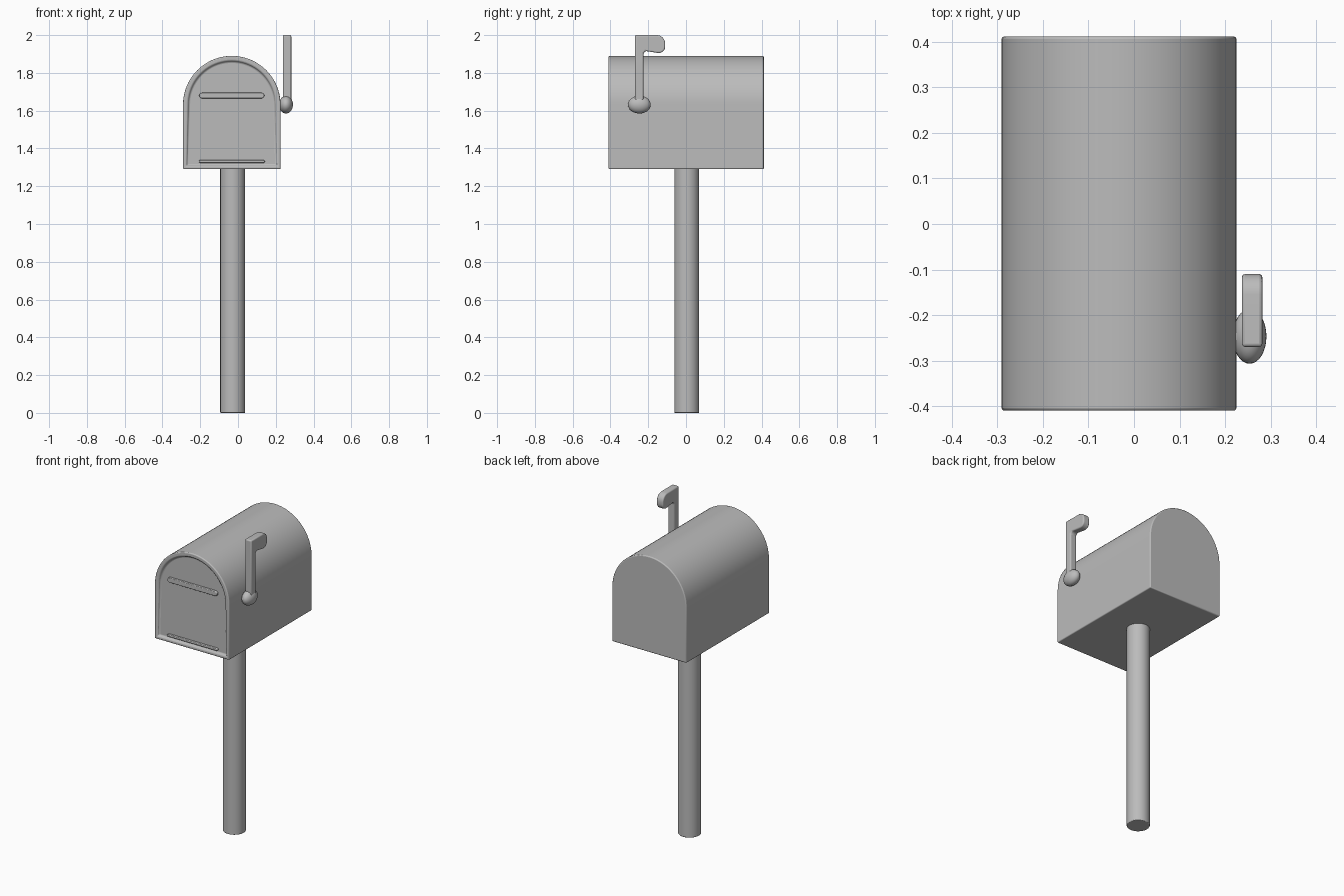
import bpy, bmesh, math
from mathutils import Vector

cube = bpy.data.objects.get("Cube")
if cube:
    bpy.data.objects.remove(cube, do_unlink=True)

grey = bpy.data.materials.new("plain grey")
grey.use_nodes = True
grey.diffuse_color = (0.5, 0.5, 0.5, 1)
bsdf = next(n for n in grey.node_tree.nodes if n.type == "BSDF_PRINCIPLED")
bsdf.inputs["Base Color"].default_value = grey.diffuse_color

CX = -0.033      # centre line of the box
FRONT, BACK = -0.41, 0.412


def finish(obj, bevel=0.0):
    """Material, optional soft edges, and smooth shading with sharp creases."""
    obj.data.materials.append(grey)
    if bevel:
        mod = obj.modifiers.new("soft edges", "BEVEL")
        mod.width, mod.segments = bevel, 3
        mod.limit_method, mod.angle_limit = "ANGLE", math.radians(40)
    bpy.ops.object.select_all(action="DESELECT")
    obj.select_set(True)
    bpy.context.view_layer.objects.active = obj
    bpy.ops.object.shade_smooth_by_angle(angle=math.radians(40))
    return obj


def prism(name, outline, offset, bevel, edit=None):
    """Extrude a closed outline by an offset, with an optional mesh edit."""
    bm = bmesh.new()
    face = bm.faces.new([bm.verts.new(p) for p in outline])
    out = bmesh.ops.extrude_face_region(bm, geom=[face], use_keep_orig=True)
    moved = [v for v in out["geom"] if isinstance(v, bmesh.types.BMVert)]
    bmesh.ops.translate(bm, verts=moved, vec=Vector(offset))
    bmesh.ops.recalc_face_normals(bm, faces=bm.faces[:])
    if edit:
        edit(bm)
    mesh = bpy.data.meshes.new(name)
    bm.to_mesh(mesh)
    bm.free()
    obj = bpy.data.objects.new(name, mesh)
    bpy.context.collection.objects.link(obj)
    return finish(obj, bevel)


def arc(cx, cy, r, start, end, steps):
    angles = [math.radians(start + (end - start) * i / steps) for i in range(steps + 1)]
    return [(cx + r * math.cos(a), cy + r * math.sin(a)) for a in angles]


def recess_door(bm):
    """Sink the door inside a raised rim on the front."""
    bm.normal_update()
    door = min(bm.faces, key=lambda f: f.calc_center_median().y)
    bmesh.ops.inset_region(bm, faces=[door], thickness=0.025)
    bmesh.ops.inset_region(bm, faces=[door], thickness=0.007, depth=-0.015)


# Box: straight sides under a half-round roof
half = 0.258
shape = [(CX - half, 1.29), (CX + half, 1.29)] + arc(CX, 1.632, half, 0, 180, 40)
prism("mailbox_body", [(x, FRONT, z) for x, z in shape],
      (0, BACK - FRONT, 0), 0.006, recess_door)

# Door pull and bottom lip: slim bars with round ends


def door_bar(name, z, length, r):
    reach = length / 2 - r
    ends = arc(CX + reach, z, r, -90, 90, 8) + arc(CX - reach, z, r, 90, 270, 8)
    prism(name, [(x, FRONT + 0.001, z) for x, z in ends], (0, 0.02, 0), 0.004)


door_bar("door_pull", 1.68, 0.345, 0.015)
door_bar("door_bottom_lip", 1.331, 0.35, 0.007)

# Post
bpy.ops.mesh.primitive_cylinder_add(vertices=32, radius=0.066, depth=1.3,
                                    location=(-0.028, 0.004, 0.65))
post = bpy.context.object
post.name = "post"
finish(post, 0.004)

# Signal flag: staff and rounded plate in one outline
flag = [(-0.27, 1.63), (-0.225, 1.63), (-0.225, 1.905), (-0.215, 1.916)]
flag += arc(-0.145, 1.94, 0.035, -90, 0, 6) + arc(-0.155, 1.955, 0.045, 0, 90, 6)
flag += [(-0.27, 2.0)]
prism("signal_flag", [(0.237, y, z) for y, z in flag], (0.045, 0, 0), 0.007)

# Pivot knob on the side of the box
bpy.ops.mesh.primitive_uv_sphere_add(segments=32, ring_count=16, radius=1,
                                     location=(0.254, -0.247, 1.632))
knob = bpy.context.object
knob.name = "flag_pivot_knob"
knob.scale = (0.037, 0.06, 0.047)
finish(knob)
